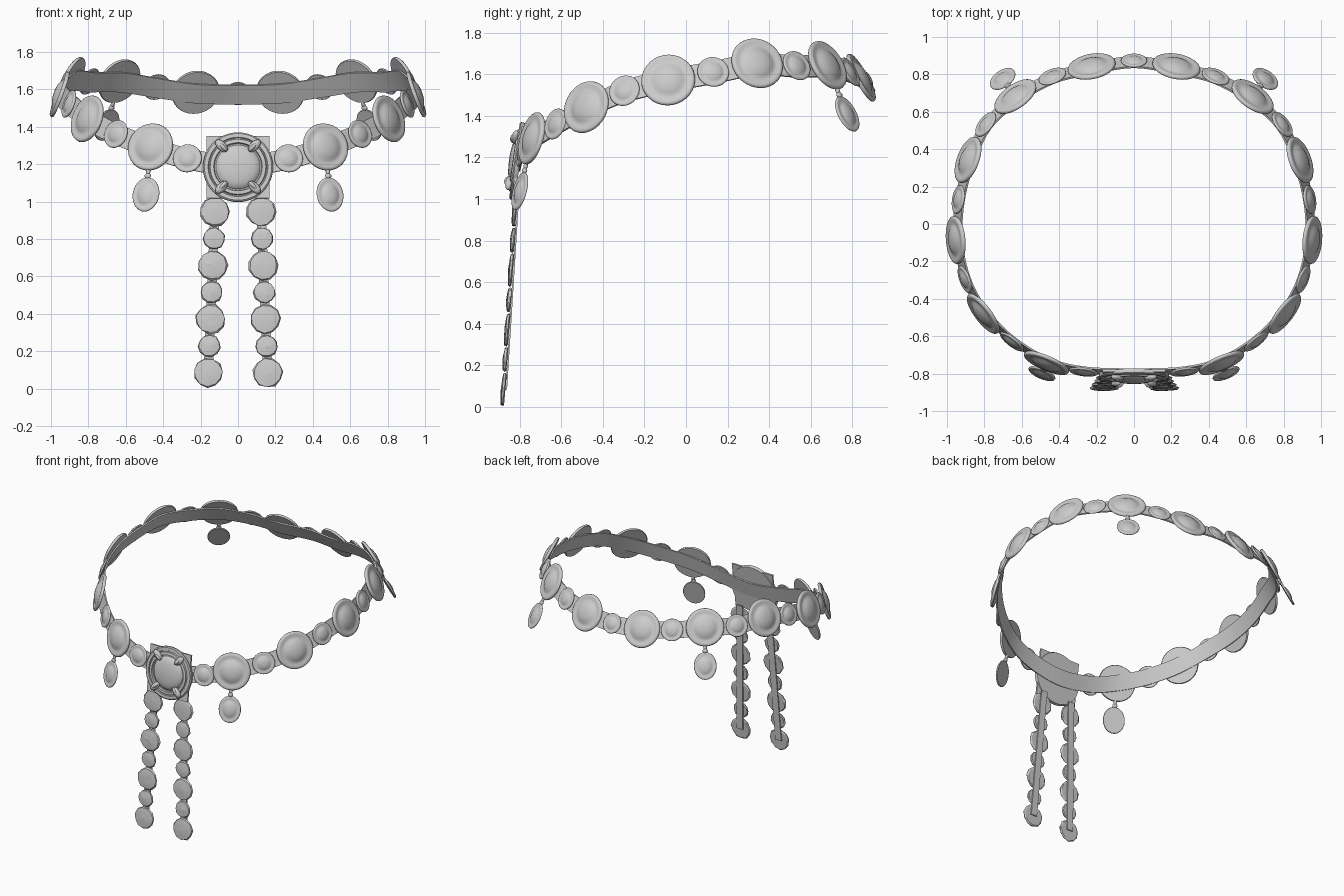
import bpy, bmesh, math, random
from mathutils import Vector, Matrix

random.seed(4)
cube = bpy.data.objects.get("Cube")
if cube:
    bpy.data.objects.remove(cube)

metal = bpy.data.materials.new("pale grey metal")
metal.use_nodes = True
GREY = (0.6, 0.6, 0.6, 1)
metal.diffuse_color = GREY
metal.node_tree.nodes["Principled BSDF"].inputs["Base Color"].default_value = GREY
UP = Vector((0, 0, 1))


def finish(name, bm, smooth=35):
    bmesh.ops.recalc_face_normals(bm, faces=bm.faces)
    mesh = bpy.data.meshes.new(name)
    bm.to_mesh(mesh)
    bm.free()
    mesh.materials.append(metal)
    obj = bpy.data.objects.new(name, mesh)
    bpy.context.collection.objects.link(obj)
    bpy.ops.object.select_all(action='DESELECT')
    obj.select_set(True)
    bpy.context.view_layer.objects.active = obj
    bpy.ops.object.shade_smooth_by_angle(angle=math.radians(smooth))
    return obj


def frame(pos, out, lean):
    """Local x runs along the belt, y up, z outward; the top leans inward."""
    n = Vector((out[0], out[1], 0)).normalized()
    up = UP * math.cos(lean) - n * math.sin(lean)
    nrm = n * math.cos(lean) + UP * math.sin(lean)
    m = Matrix((up.cross(nrm), up, nrm)).transposed().to_4x4()
    m.translation = pos
    return m


def lathe(name, profile, mat, rx=1, ry=1, segs=32, jitter=0, smooth=35):
    """Spin a (radius, height) profile around local z; radius 0 closes the ends."""
    bm = bmesh.new()
    rings = []
    for r, h in profile:
        ring = []
        for i in range(segs if r else 1):
            a = math.tau * i / segs
            wob = 1 + random.uniform(-jitter, jitter) * 3
            ring.append(bm.verts.new(mat @ Vector((
                r * rx * wob * math.cos(a), r * ry * wob * math.sin(a),
                h + random.uniform(-jitter, jitter) * 0.1 * (h > 0)))))
        rings.append(ring)
    for a, b in zip(rings, rings[1:]):
        for i in range(segs):
            quad = [a[i % len(a)], a[(i + 1) % len(a)], b[(i + 1) % len(b)], b[i % len(b)]]
            bm.faces.new(list(dict.fromkeys(quad)))
    return finish(name, bm, smooth)


def ribbon(name, mats, width, thick, closed=False):
    """Sweep a flat rectangular section through a list of frames."""
    bm = bmesh.new()
    w, t = width / 2, thick
    rings = [[bm.verts.new(m @ Vector(c)) for c in
              ((0, -w, -t), (0, -w, 0), (0, w, 0), (0, w, -t))]
             if closed else
             [bm.verts.new(m @ Vector(c)) for c in
              ((-w, 0, -t), (-w, 0, 0), (w, 0, 0), (w, 0, -t))] for m in mats]
    pairs = list(zip(rings, rings[1:])) + ([(rings[-1], rings[0])] if closed else [])
    for a, b in pairs:
        for i in range(4):
            j = (i + 1) % 4
            bm.faces.new((a[i], a[j], b[j], b[i]))
    if not closed:
        bm.faces.new(rings[0])
        bm.faces.new(rings[-1])
    return finish(name, bm)


def bead(name, mat, rx, ry, rz):
    arc = [math.pi * i / 8 for i in range(9)]
    prof = [(0 if i in (0, 8) else math.sin(a), -rz * math.cos(a)) for i, a in enumerate(arc)]
    return lathe(name, prof, mat, rx, ry, 16, smooth=60)


def lean_at(y):
    return math.radians(21 + 9 * y)


# Belt path: one side from the front centre to the back centre, then mirrored
side = [Vector(p) for p in (
    (0, -.795, 1.19), (.27, -.785, 1.23), (.465, -.735, 1.29), (.65, -.625, 1.36),
    (.80, -.475, 1.44), (.90, -.295, 1.52), (.945, -.085, 1.57), (.935, .13, 1.61),
    (.88, .34, 1.65), (.79, .53, 1.64), (.63, .675, 1.64), (.435, .785, 1.61),
    (.225, .835, 1.58), (0, .87, 1.575))]
loop = side + [Vector((-p.x, p.y, p.z)) for p in side[-2:0:-1]]
N = len(loop)


def path(u):
    i, t = int(u), u - int(u)
    a, b, c, d = (loop[(i + k) % N] for k in (-1, 0, 1, 2))
    return 0.5 * (2 * b + (c - a) * t + (2 * a - 5 * b + 4 * c - d) * t * t
                  + (3 * b - a - 3 * c + d) * t ** 3)


def belt_frame(u):
    p, t = path(u % N), path((u + .01) % N) - path((u - .01) % N)
    return frame(p, (t.y, -t.x), lean_at(p.y))


ribbon("belt_strap", [belt_frame(i / 5) for i in range(N * 5)], .115, .01, closed=True)

# Domed medallions, alternating small and large
MEDAL = [(0, 0), (.97, 0), (1, .05), (.98, .12), (.92, .16), (.82, .15), (.70, .13),
         (.62, .15), (.52, .21), (.38, .27), (.2, .305), (0, .315)]


def medal(name, mat, rx, ry, depth):
    return lathe(name, [(r, h * depth) for r, h in MEDAL], mat, rx, ry, smooth=50)


for k in range(1, N):
    large = k % 2 == 0
    r = .13 if large else .077 if k != 13 else .07
    medal(f"{'large' if large else 'small'}_medallion_{k}", belt_frame(k), r, r, r)

# Oval pendants below four of the large medallions
for k in (2, 10, N - 10, N - 2):
    m = belt_frame(k)
    bead(f"pendant_link_upper_{k}", m @ Matrix.Translation((0, -.136, .006)), .012, .022, .010)
    bead(f"pendant_link_lower_{k}", m @ Matrix.Translation((0, -.160, .006)), .018, .016, .012)
    medal(f"pendant_{k}", m @ Matrix.Translation((0, -.262, 0)), .077, .094, .08)

# Buckle: square plate, stepped round rim, domed stone and four claws
buckle = frame((0, -.808, 1.183), (0, -1), math.radians(8))
bm = bmesh.new()
bmesh.ops.create_cube(bm, size=1, matrix=buckle @ Matrix.Diagonal((.335, .335, .012, 1)))
finish("buckle_plate", bm)
lathe("buckle_rim", [(0, -.010), (.183, -.010), (.188, 0), (.187, .012), (.180, .018),
                     (.160, .018), (.157, .012), (.152, .012), (.149, .024), (.130, .026),
                     (.126, .014), (.119, .014), (.112, .024), (.09, .034), (.06, .040),
                     (.03, .043), (0, .044)], buckle, segs=48)
for n, (sx, sy) in enumerate(((1, 1), (-1, 1), (-1, -1), (1, -1))):
    spot = buckle @ Matrix.Translation((sx * .088, sy * .112, .028))
    spin = Matrix.Rotation(math.atan2(sy, sx), 4, 'Z')
    bead(f"buckle_claw_{n}", spot @ spin, .042, .024, .018)
    bead(f"buckle_claw_ridge_{n}", spot @ spin @ Matrix.Translation((-.012, 0, .006)),
         .030, .012, .019)

# Two hanging strands of hammered discs on a narrow backing strip
HAMMERED = [(0, 0), (.9, 0), (1, .006), (.93, .016), (.62, .019), (.3, .021), (0, .022)]
for s, label in ((1, "left"), (-1, "right")):
    spots = []
    for i in range(7):
        z = .945 - i * .1435
        pos = Vector((s * (.123 + .006 * i), -.815 - .009 * i, z))
        spots.append(frame(pos, (0, -1), math.radians(5)))
        r = .06 if i % 2 else .08
        lathe(f"{label}_strand_disc_{i}", HAMMERED, spots[-1] @ Matrix.Rotation(.3 * i, 4, 'Z'),
              r, r, 11, jitter=.016, smooth=12)
    top = frame(Vector((s * .118, -.805, 1.04)), (0, -1), math.radians(5))
    ribbon(f"{label}_strand_strip", [top] + spots, .05, .008)
